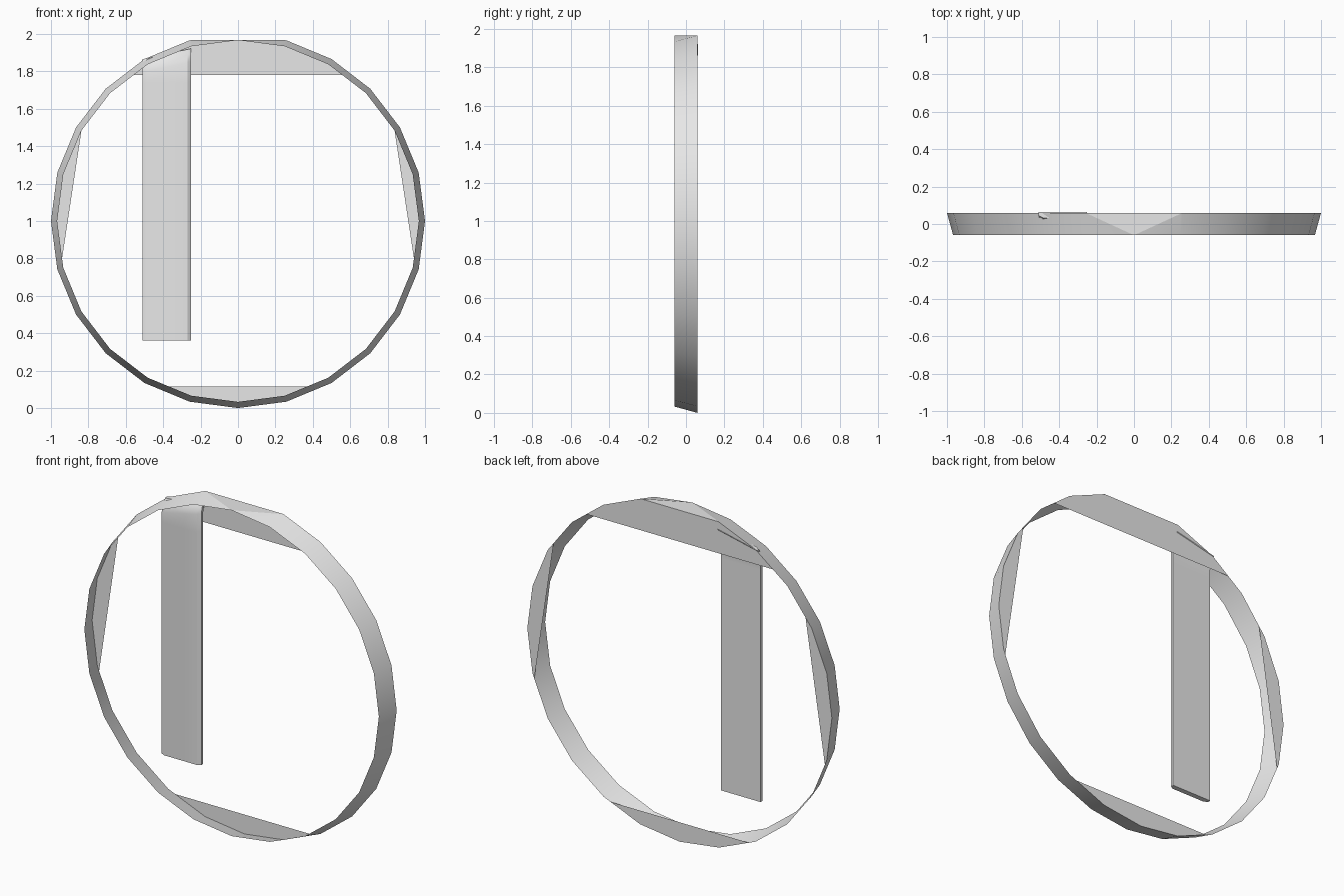
import bpy, bmesh, math
from mathutils import Vector

if "Cube" in bpy.data.objects:
    bpy.data.objects.remove(bpy.data.objects["Cube"], do_unlink=True)

grey = bpy.data.materials.new("light_grey")
grey.use_nodes = True
grey.diffuse_color = (0.8, 0.8, 0.8, 1)
grey.node_tree.nodes["Principled BSDF"].inputs["Base Color"].default_value = (0.8, 0.8, 0.8, 1)

SIDES, CENTRE, HALF = 24, 1.0, 0.06
FRONT_R, BACK_R, TOP = 0.967, 1.0, 1.967


def finish(name, bm):
    mesh = bpy.data.meshes.new(name)
    bm.to_mesh(mesh)
    bm.free()
    mesh.materials.append(grey)
    obj = bpy.data.objects.new(name, mesh)
    bpy.context.collection.objects.link(obj)
    bpy.ops.object.select_all(action='DESELECT')
    obj.select_set(True)
    bpy.context.view_layer.objects.active = obj
    bpy.ops.object.shade_smooth_by_angle(angle=math.radians(30))
    return obj


def circle(bm, radius, y):
    angles = [2 * math.pi * i / SIDES for i in range(SIDES)]
    return [bm.verts.new((radius * math.cos(a), y, CENTRE + radius * math.sin(a)))
            for a in angles]


def cut(bm, point, normal):
    """Remove everything on the side the normal points to."""
    bmesh.ops.bisect_plane(bm, geom=bm.verts[:] + bm.edges[:] + bm.faces[:],
                           plane_co=Vector(point), plane_no=Vector(normal),
                           clear_outer=True)


def bridge(bm, a, b):
    for i in range(len(a)):
        j = (i + 1) % len(a)
        bm.faces.new((a[i], a[j], b[j], b[i]))


# Tapered rim band, trimmed flat at the top
bm = bmesh.new()
bridge(bm, circle(bm, FRONT_R, -HALF), circle(bm, BACK_R, HALF))
cut(bm, (0, 0, TOP), (0, 0, 1))
bmesh.ops.recalc_face_normals(bm, faces=bm.faces[:])
finish("rim_band", bm)

# Flat land closing the trimmed top
bm = bmesh.new()
bm.faces.new([bm.verts.new(p) for p in
              ((0, -HALF, TOP), (0.26, HALF, TOP), (-0.26, HALF, TOP))])
finish("rim_top_flat", bm)

# Back plates: segments of the back disc outside a straight-sided opening
plates = {
    "top_plate": ((0, 0, 1.78), (0, 0, -1)),
    "bottom_plate": ((0, 0, 0.115), (0, 0, 1)),
    "left_plate": ((0.84, 0, 1.465), (-0.68, 0, -0.103)),
    "right_plate": ((-0.84, 0, 1.465), (0.68, 0, -0.103)),
}
for name, (point, normal) in plates.items():
    bm = bmesh.new()
    bm.faces.new(circle(bm, BACK_R, HALF))
    cut(bm, point, normal)
    cut(bm, (0, 0, TOP), (0, 0, 1))
    bmesh.ops.recalc_face_normals(bm, faces=bm.faces[:])
    finish(name, bm)

# Hanging strap: bevelled section, bending back under the rim
section = [(-0.51, 0.03), (-0.51, 0.013), (-0.487, 0), (-0.27, 0), (-0.25, 0.013), (-0.25, 0.03)]
bm = bmesh.new()


def layer(height, back=0):
    return [bm.verts.new((x, y + back, height(x))) for x, y in section]


def slope(drop):
    return lambda x: 1.865 + 0.22 * (x + 0.51) - drop


layers = [layer(lambda x: 0.36), layer(lambda x: 1.74), layer(slope(0.07)),
          layer(slope(0.03), 0.01), layer(slope(0), 0.033)]
for low, high in zip(layers, layers[1:]):
    bridge(bm, low, high)
bm.faces.new(layers[0])
bm.faces.new(layers[-1])
bmesh.ops.recalc_face_normals(bm, faces=bm.faces[:])
finish("hanging_strap", bm)
